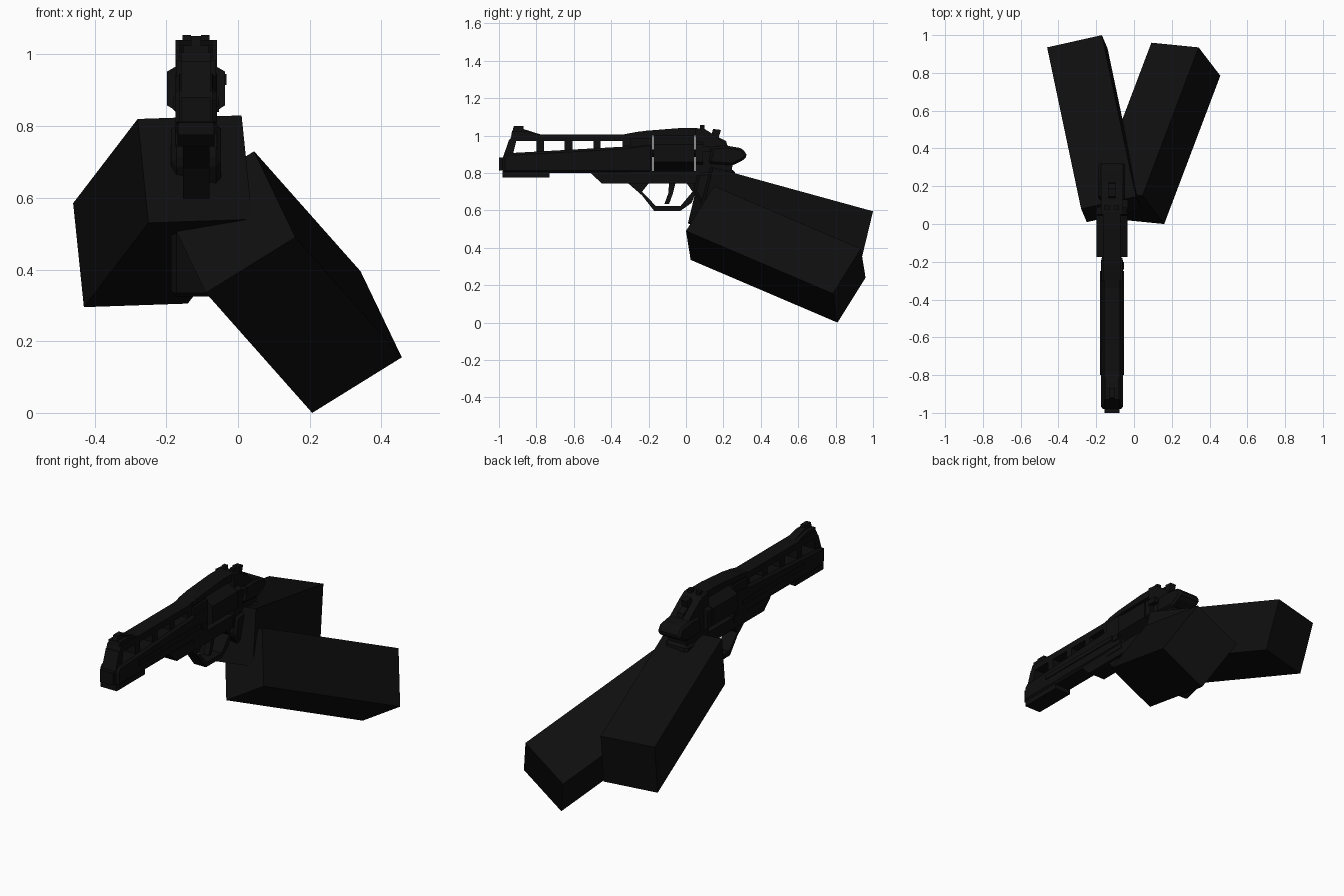
import bpy, bmesh, math
from mathutils import Vector

CX = -0.117  # centre plane of the revolver

black = bpy.data.materials.new("matte black")
black.diffuse_color = (0.0045, 0.0045, 0.0045, 1)


def finish(name, bm):
    bmesh.ops.recalc_face_normals(bm, faces=bm.faces)
    me = bpy.data.meshes.new(name)
    bm.to_mesh(me)
    bm.free()
    me.materials.append(black)
    ob = bpy.data.objects.new(name, me)
    bpy.context.collection.objects.link(ob)
    return ob


def plate(name, pts, half, x=CX, bevel=0):
    """Extrude a (y, z) side profile across x."""
    bm = bmesh.new()
    face = bm.faces.new([bm.verts.new((x - half, y, z)) for y, z in pts])
    ext = bmesh.ops.extrude_face_region(bm, geom=[face])
    moved = [v for v in ext["geom"] if isinstance(v, bmesh.types.BMVert)]
    bmesh.ops.translate(bm, verts=moved, vec=(2 * half, 0, 0))
    ob = finish(name, bm)
    if bevel:
        mod = ob.modifiers.new("chamfer", "BEVEL")
        mod.width, mod.segments = bevel, 1
    return ob


def block(name, y0, y1, z0, z1, half, x=CX):
    return plate(name, [(y0, z0), (y1, z0), (y1, z1), (y0, z1)], half, x)


def rod(name, y0, y1, z, r, sides, turn=0):
    """Prism along y."""
    bm = bmesh.new()
    rings = []
    for y in (y0, y1):
        rings.append([bm.verts.new((CX + r * math.sin(turn + 2 * math.pi * i / sides), y,
                                    z + r * math.cos(turn + 2 * math.pi * i / sides)))
                      for i in range(sides)])
    for i in range(sides):
        j = (i + 1) % sides
        bm.faces.new((rings[0][i], rings[0][j], rings[1][j], rings[1][i]))
    for ring in rings:
        bm.faces.new(ring)
    return finish(name, bm)


def arm(name, corner, side_a, side_b, length):
    """Slanted box from one corner and three edge vectors."""
    bm = bmesh.new()
    c, a, b, d = map(Vector, (corner, side_a, side_b, length))
    near = [bm.verts.new(p) for p in (c, c + a, c + a + b, c + b)]
    face = bm.faces.new(near)
    ext = bmesh.ops.extrude_face_region(bm, geom=[face])
    moved = [v for v in ext["geom"] if isinstance(v, bmesh.types.BMVert)]
    bmesh.ops.translate(bm, verts=moved, vec=d)
    return finish(name, bm)


# Forearms
arm("right_arm", (0.16, 0, 0.49), (-0.115, 0.15, 0.24), (-0.25, 0.025, -0.155), (0.297, 0.785, -0.335))
arm("left_arm", (-0.25, 0.01, 0.53), (-0.03, 0.07, 0.29), (0.29, 0.065, 0.01), (-0.18, 0.855, -0.235))

# Barrel, muzzle and underlug
plate("barrel", [(-0.98, 0.80), (-0.18, 0.80), (-0.18, 0.96), (-0.34, 0.94), (-0.96, 0.905), (-0.98, 0.885)],
      0.058, bevel=0.012)
block("muzzle", -1.0, -0.97, 0.812, 0.882, 0.04)
block("underlug", -0.98, -0.73, 0.775, 0.81, 0.05)
for s in (-1, 1):
    block("barrel_rail", -0.80, -0.25, 0.855, 0.88, 0.004, CX + s * 0.059)

# Ventilated top rib
plate("rib_strip", [(-0.945, 0.97), (-0.18, 0.97), (-0.18, 1.025), (-0.26, 1.02), (-0.34, 1.005), (-0.93, 1.005)],
      0.042)
plate("rib_front_post", [(-0.98, 0.88), (-0.925, 0.90), (-0.905, 0.98), (-0.945, 0.98)], 0.042)
for y0, y1 in ((-0.80, -0.76), (-0.65, -0.607), (-0.495, -0.457), (-0.34, -0.18)):
    block("rib_post", y0, y1, 0.89, 0.98, 0.042)
plate("front_sight", [(-0.935, 1.0), (-0.76, 1.0), (-0.87, 1.035), (-0.87, 1.052), (-0.92, 1.052)], 0.014)
plate("front_sight_base", [(-0.935, 1.0), (-0.76, 1.0), (-0.86, 1.025), (-0.93, 1.025)], 0.035)

# Frame around the cylinder window
plate("top_strap", [(-0.30, 0.99), (-0.18, 1.0), (0.06, 1.0), (0.06, 1.04), (-0.03, 1.04), (-0.22, 1.025),
                    (-0.30, 1.012)], 0.046)
plate("lower_frame", [(-0.51, 0.80), (-0.45, 0.743), (0.06, 0.743), (0.10, 0.81), (-0.51, 0.81)], 0.052)
block("crane", -0.30, -0.18, 0.78, 0.985, 0.055)
plate("rear_frame", [(0.05, 0.70), (0.24, 0.78), (0.25, 0.85), (0.225, 0.945), (0.14, 1.01), (0.10, 1.035),
                     (0.05, 1.04)], 0.058)
rod("recoil_shield", 0.05, 0.09, 0.905, 0.093, 6)

# Cylinder with raised lands and ejector rod
rod("cylinder", -0.175, 0.045, 0.905, 0.094, 6)
rod("cylinder_axle", -0.20, 0.06, 0.905, 0.02, 8)
block("release_latch", 0.08, 0.13, 0.915, 0.945, 0.014, CX + 0.071)
block("frame_pin", -0.24, -0.20, 0.84, 0.87, 0.01, CX + 0.054)

# Trigger and guard
plate("trigger_guard", [(-0.31, 0.745), (-0.235, 0.68), (-0.17, 0.597), (-0.03, 0.597), (0.03, 0.64),
                        (0.07, 0.74), (0.0, 0.75), (0.035, 0.70), (-0.03, 0.622), (-0.16, 0.622),
                        (-0.235, 0.70), (-0.195, 0.75)], 0.037)
plate("trigger", [(-0.09, 0.75), (-0.095, 0.69), (-0.115, 0.635), (-0.09, 0.635), (-0.07, 0.69), (-0.055, 0.75)],
      0.016)

# Rear sight, hammer and tang
for s in (-1, 1):
    block("rear_sight", 0.075, 0.10, 1.02, 1.055, 0.012, CX + s * 0.026)
plate("hammer", [(0.12, 0.95), (0.145, 1.035), (0.187, 1.03), (0.175, 0.99), (0.215, 0.97), (0.225, 0.93)], 0.018)
plate("tang", [(0.12, 0.85), (0.25, 0.84), (0.30, 0.865), (0.33, 0.89), (0.30, 0.932), (0.22, 0.945),
               (0.14, 0.94)], 0.07, bevel=0.012)

# Grip, mostly held between the arms
plate("grip", [(0.04, 0.70), (0.06, 0.80), (0.26, 0.82), (0.27, 0.70), (0.37, 0.37), (0.22, 0.32), (0.12, 0.58)],
      0.07, bevel=0.015)
